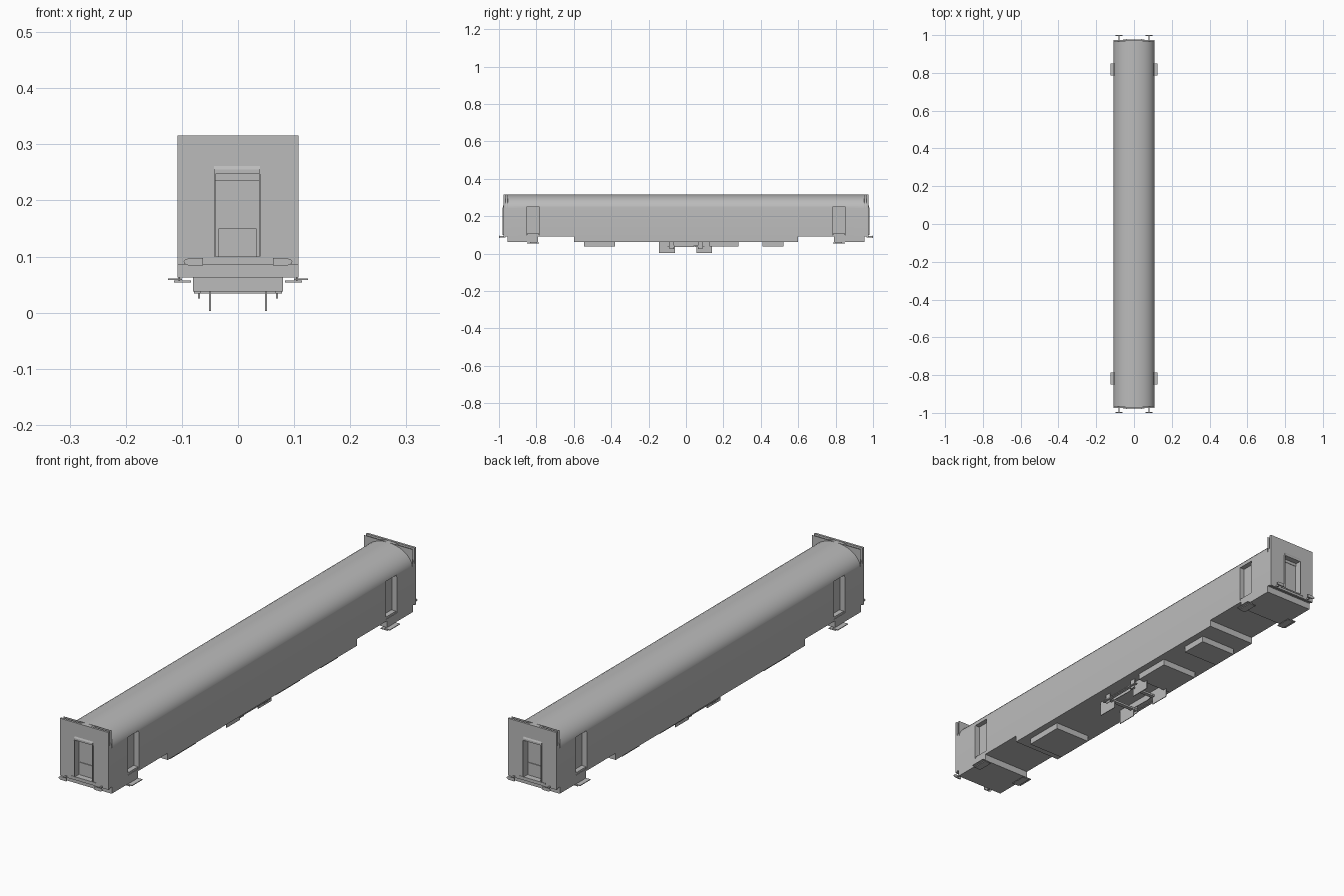
import bpy, bmesh, math
from mathutils import Vector

if "Cube" in bpy.data.objects:
    bpy.data.objects.remove(bpy.data.objects["Cube"], do_unlink=True)

grey = bpy.data.materials.new("plain grey")
grey.use_nodes = True
grey.diffuse_color = (0.5, 0.5, 0.5, 1)
grey.node_tree.nodes["Principled BSDF"].inputs["Base Color"].default_value = (0.5, 0.5, 0.5, 1)


def prism(name, pts, axis, a, b):
    """Extrude a 2D outline along axis 'x' (points y,z) or 'y' (points x,z)."""
    def place(p, t):
        return (t, p[0], p[1]) if axis == "x" else (p[0], t, p[1])
    bm = bmesh.new()
    lo = [bm.verts.new(place(p, a)) for p in pts]
    hi = [bm.verts.new(place(p, b)) for p in pts]
    bm.faces.new(lo)
    bm.faces.new(hi[::-1])
    for i in range(len(pts)):
        j = (i + 1) % len(pts)
        bm.faces.new((lo[i], hi[i], hi[j], lo[j]))
    bmesh.ops.recalc_face_normals(bm, faces=bm.faces)
    me = bpy.data.meshes.new(name)
    bm.to_mesh(me)
    bm.free()
    me.materials.append(grey)
    ob = bpy.data.objects.new(name, me)
    bpy.context.collection.objects.link(ob)
    return ob


def box(name, x0, x1, y0, y1, z0, z1):
    x0, x1 = sorted((x0, x1))
    y0, y1 = sorted((y0, y1))
    return prism(name, [(x0, z0), (x1, z0), (x1, z1), (x0, z1)], "y", y0, y1)


def cut(target, cutters):
    """Subtract the cutter boxes and remove them."""
    bpy.context.view_layer.objects.active = target
    for c in cutters:
        c.hide_render = True
        m = target.modifiers.new("cut", "BOOLEAN")
        m.operation, m.solver, m.object = "DIFFERENCE", "EXACT", c
        bpy.ops.object.modifier_apply(modifier=m.name)
        bpy.data.objects.remove(c, do_unlink=True)


W = 0.108           # half width
ENDS = (-1, 1)

# Body with vertical sides and an arched roof
N = 20
arch = [(W * math.cos(math.pi * i / N), 0.24 + 0.075 * math.sin(math.pi * i / N)) for i in range(N + 1)]
body = prism("body", [(-W, 0.09), (W, 0.09)] + arch, "y", -0.968, 0.968)
holes = []
for e in ENDS:
    holes.append(box("end_door_cutter", -0.04, 0.037, e * 0.95, e * 1.0, 0.10, 0.247))
    for s in ENDS:
        holes.append(box("side_door_cutter", s * 0.086, s * 0.13, e * 0.783, e * 0.853, 0.098, 0.25))
cut(body, holes)
bpy.ops.object.select_all(action="DESELECT")
body.select_set(True)
bpy.context.view_layer.objects.active = body
bpy.ops.object.shade_smooth_by_angle(angle=math.radians(25))

# Lower floor section between the trucks
box("centre_skirt", -W, W, -0.60, 0.60, 0.063, 0.091)

for e in ENDS:
    end = "front" if e < 0 else "back"
    # Square end wall with doorway, plus the thin fascia just behind it
    wall = box(end + "_end_wall", -W, W, e * 0.966, e * 0.975, 0.086, 0.316)
    cut(wall, [box("doorway_cutter", -0.04, 0.037, e * 0.95, e * 1.0, 0.10, 0.247)])
    box(end + "_inner_fascia", -W, W, e * 0.952, e * 0.954, 0.235, 0.315)
    box(end + "_skirt", -W, W, e * 0.79, e * 0.955, 0.063, 0.091)
    # Doorway trim: sloped hood, side flanges and threshold
    prism(end + "_door_hood", [(e * 0.974, 0.263), (e * 0.978, 0.255), (e * 0.978, 0.247), (e * 0.974, 0.247)],
          "x", -0.043, 0.039)
    for x in (-0.0415, 0.0385):
        box(end + "_door_flange", x - 0.0015, x + 0.0015, e * 0.972, e * 0.980, 0.10, 0.247)
    box(end + "_door_kick_panel", -0.035, 0.033, e * 0.949, e * 0.953, 0.10, 0.15)
    box(end + "_threshold", -0.058, 0.055, e * 0.973, e * 0.977, 0.095, 0.10)

    for s in ENDS:
        side = "left" if s > 0 else "right"
        nm = end + "_" + side
        # Buffer: stem and flat head with a rounded outer end
        box(nm + "_buffer_stem", s * 0.076, s * 0.082, e * 0.97, e * 0.997, 0.087, 0.094)
        head = [(0.062, 0.084), (0.088, 0.084), (0.095, 0.087), (0.097, 0.0905),
                (0.095, 0.094), (0.088, 0.097), (0.062, 0.097)]
        prism(nm + "_buffer_head", [(s * x, z) for x, z in head], "y", e * 0.996, e * 1.0)
        # Boarding steps
        box(nm + "_outer_step", s * 0.10, s * 0.125, e * 0.785, e * 0.85, 0.058, 0.061)
        box(nm + "_inner_step", s * 0.084, s * 0.114, e * 0.785, e * 0.85, 0.054, 0.057)
        box(nm + "_door_step", s * 0.085, s * 0.106, e * 0.785, e * 0.85, 0.097, 0.106)
        box(nm + "_step_hanger", s * 0.103, s * 0.106, e * 0.80, e * 0.835, 0.057, 0.098)

# Equipment boxes under the floor
for i, (a, b) in enumerate([(-0.545, -0.38), (0.125, 0.28), (0.41, 0.52)]):
    box("equipment_box_%d" % (i + 1), -0.08, 0.08, a, b, 0.038, 0.064)

# Central underfloor frame with hanging plates and linkage
for s in ENDS:
    x = s * 0.05
    for a, b in ((-0.145, -0.06), (0.055, 0.14)):
        lo, hi = (a, b)
        box("hanging_plate", x - 0.0015, x + 0.0015, lo, hi, 0.003, 0.064)
    plate = [(-0.085, 0.064), (-0.085, 0.044), (-0.055, 0.038), (0.03, 0.036), (0.06, 0.044), (0.06, 0.064)]
    prism("side_link", plate, "x", x - 0.0012, x + 0.0012)
    box("outer_rail", s * 0.066, s * 0.078, -0.10, 0.10, 0.034, 0.038)
    for y in (-0.075, 0.075):
        box("rail_hanger", s * 0.068, s * 0.071, y - 0.012, y + 0.012, 0.025, 0.064)
for y in (-0.07, 0.06):
    box("cross_bar", -0.075, 0.075, y - 0.008, y + 0.008, 0.034, 0.042)
